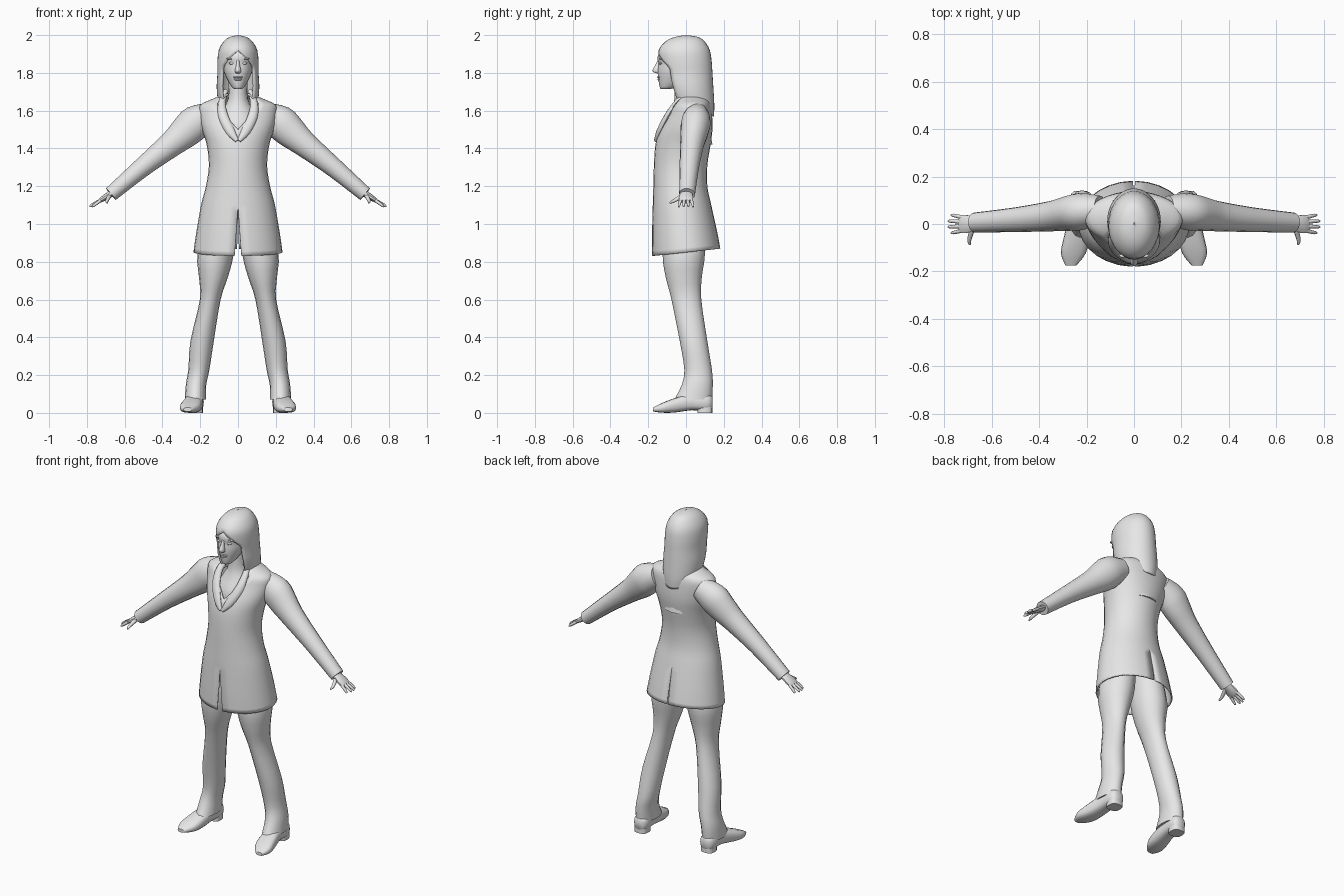
import bpy, bmesh, math
from mathutils import Vector

if "Cube" in bpy.data.objects:
    bpy.data.objects.remove(bpy.data.objects["Cube"])

grey = bpy.data.materials.new("plain grey")
grey.use_nodes = True
grey.diffuse_color = (.8, .8, .8, 1)
grey.node_tree.nodes["Principled BSDF"].inputs["Base Color"].default_value = grey.diffuse_color
parts = []
ALONG_X, ALONG_Y, ALONG_Z = Vector((1, 0, 0)), Vector((0, 1, 0)), Vector((0, 0, 1))


def smooth_rows(rows, steps):
    """Pass a smooth curve through rows of numbers."""
    result = []
    last = len(rows) - 1
    for i in range(last):
        before, start, end, after = rows[max(i - 1, 0)], rows[i], rows[i + 1], rows[min(i + 2, last)]
        for s in range(steps):
            t = s / steps
            result.append([
                b + t * (c - a) / 2 + t * t * (a - 2.5 * b + 2 * c - d / 2)
                + t ** 3 * (3 * (b - c) + d - a) / 2
                for a, b, c, d in zip(before, start, end, after)])
    return result + [list(rows[last])]


def add_part(name, rings, closed, mirror):
    """Skin a list of rings, optionally capped and mirrored."""
    bm = bmesh.new()
    loops = [[bm.verts.new(point) for point in ring] for ring in rings]
    count = len(loops[0])
    for low, high in zip(loops, loops[1:]):
        for j in range(count if closed else count - 1):
            k = (j + 1) % count
            bm.faces.new((low[j], low[k], high[k], high[j]))
    if closed:
        bm.faces.new(loops[0][::-1])
        bm.faces.new(loops[-1])
        bmesh.ops.recalc_face_normals(bm, faces=bm.faces)
    mesh = bpy.data.meshes.new(name)
    bm.to_mesh(mesh)
    bm.free()
    mesh.materials.append(grey)
    obj = bpy.data.objects.new(name, mesh)
    bpy.context.collection.objects.link(obj)
    if mirror:
        obj.modifiers.new("mirror", "MIRROR").merge_threshold = .0005
    parts.append(obj)
    return obj


def loft(name, rows, axis=None, ref=ALONG_Y, sides=16, power=2, steps=3, mirror=True):
    """Rows hold a centre and two radii; rings follow the path or a fixed axis."""
    rows = smooth_rows(rows, steps)
    centres = [Vector(row[:3]) for row in rows]
    rings = []
    for i, (centre, row) in enumerate(zip(centres, rows)):
        forward = axis or (centres[min(i + 1, len(rows) - 1)] - centres[max(i - 1, 0)]).normalized()
        across = ref.cross(forward).normalized()
        deep = forward.cross(across)
        ring = []
        for j in range(sides):
            angle = math.tau * j / sides
            c, s = math.cos(angle), math.sin(angle)
            ring.append(centre + across * row[3] * math.copysign(abs(c) ** (2 / power), c)
                        + deep * row[4] * math.copysign(abs(s) ** (2 / power), s))
        rings.append(ring)
    return add_part(name, rings, True, mirror)


def bead(name, centre, radii, mirror=True):
    """A small ellipsoid, wide along x."""
    x, y, z = centre
    rows = []
    for k in range(-4, 5):
        angle = k * math.pi / 8.5
        size = math.cos(angle)
        rows.append((x + radii[0] * math.sin(angle), y, z, radii[2] * size, radii[1] * size))
    return loft(name, rows, axis=ALONG_X, sides=10, steps=1, mirror=mirror)


def shell(name, rows, thickness, opening, vent, tilt, segments=14):
    """Open garment. Rows hold height, half width, front y and back y.

    opening, vent and tilt give the front gap, back gap and front lift by height.
    """
    rings = []
    for z, width, front, back in smooth_rows(rows, 3):
        start, end = opening(z), math.pi - vent(z)
        ring = []
        for j in range(segments + 1):
            angle = start + (end - start) * j / segments
            c = math.cos(angle)
            x = max(width, .001) * math.sin(angle)
            ring.append((x, (front + back - (back - front) * c) / 2, z + tilt(z) * (1 + c) / 2))
        rings.append(ring)
    obj = add_part(name, rings, False, True)
    solid = obj.modifiers.new("thickness", "SOLIDIFY")
    solid.thickness = thickness
    solid.offset = -1


# Coat with a front slit, a back vent, a lower front hem and an open neckline
shell("coat", [
    (.87, .236, -.18, .182), (.96, .222, -.18, .165), (1.1, .196, -.176, .134),
    (1.2, .17, -.173, .113), (1.31, .154, -.17, .113), (1.42, .166, -.162, .13),
    (1.5, .19, -.14, .14), (1.58, .205, -.1, .138), (1.63, .2, -.08, .132),
    (1.66, .14, -.06, .12), (1.69, .07, -.05, .085)],
    thickness=.008,
    opening=lambda z: max(0, .35 * (1.1 - z), 4.5 * (z - 1.5)),
    vent=lambda z: max(0, .1 * (1.1 - z)),
    tilt=lambda z: min(0, .17 * (z - 1.1)))

# Rolled lapels
loft("lapels", [
    (.005, -.16, 1.44, .01, .01), (.04, -.142, 1.49, .024, .014), (.078, -.1, 1.57, .026, .016),
    (.085, -.05, 1.64, .02, .016), (.065, .02, 1.7, .014, .018)], sides=10)

# Sleeves
loft("sleeves", [
    (.14, .06, 1.58, .065, .06), (.22, .053, 1.54, .09, .078), (.275, .045, 1.49, .086, .074),
    (.35, .033, 1.425, .069, .064), (.5, .018, 1.305, .052, .052), (.673, .006, 1.158, .04, .042)])

# Hands: palm, four fingers and a thumb
loft("palms", [
    (.65, .004, 1.175, .02, .026), (.71, 0, 1.137, .015, .04), (.735, 0, 1.12, .009, .036)],
    sides=10)
for i, finger in enumerate(("index", "middle", "ring", "little")):
    spread = .018 * (i - 1.5)
    tip = .79 - .7 * abs(spread)
    loft(finger + "_fingers", [
        (.72, spread, 1.13, .009, .009), (tip - .01, 1.35 * spread, 1.1, .008, .007),
        (tip, 1.4 * spread, 1.09, .003, .003)], sides=8, steps=2)
loft("thumbs", [
    (.68, -.015, 1.15, .013, .012), (.694, -.065, 1.122, .009, .009),
    (.692, -.087, 1.112, .004, .004)], ref=ALONG_X, sides=8)

# Trousers
loft("trousers", [
    (.226, .038, .07, .056, .1), (.222, .06, .15, .054, .082), (.207, .064, .23, .056, .073),
    (.19, .04, .38, .062, .073), (.147, .002, .6, .055, .079), (.13, -.012, .72, .077, .096),
    (.119, -.012, .84, .096, .112), (.09, -.01, 1.02, .08, .1)], axis=ALONG_Z)

# Shoes with separate heels
loft("shoes", [
    (.225, .14, .055, .03, .025), (.226, .115, .056, .044, .044), (.23, .03, .058, .044, .046),
    (.243, -.06, .04, .038, .054), (.256, -.125, .027, .026, .052), (.266, -.176, .018, .01, .022)],
    axis=-ALONG_Y, ref=ALONG_X, power=2.8)
loft("heels", [(.226, .1, 0, .04, .04), (.226, .1, .03, .04, .04)],
     axis=ALONG_Z, power=3, steps=1)

# Neck and chest inside the neckline
loft("neck", [
    (0, .01, 1.42, .12, .13), (0, 0, 1.52, .125, .118), (0, 0, 1.6, .085, .08),
    (0, 0, 1.66, .054, .062), (0, 0, 1.75, .05, .06)], axis=ALONG_Z, mirror=False)

# Head
loft("head", [
    (0, -.108, 1.715, .018, .024), (0, -.09, 1.728, .036, .05), (0, -.05, 1.8, .073, .1),
    (0, -.032, 1.85, .082, .115), (0, -.02, 1.9, .09, .125), (0, 0, 1.98, .045, .065)],
    axis=ALONG_Z, sides=24, mirror=False)

# Nose, lips, eyes and brows
loft("nose", [
    (0, -.14, 1.797, .012, .014), (0, -.155, 1.81, .017, .024), (0, -.147, 1.845, .009, .015),
    (0, -.14, 1.872, .008, .008)], axis=ALONG_Z, sides=10, mirror=False)
bead("upper_lip", (0, -.142, 1.777), (.026, .012, .006), mirror=False)
bead("lower_lip", (0, -.14, 1.765), (.022, .011, .006), mirror=False)
bead("eyes", (.033, -.134, 1.851), (.016, .009, .007))
bead("brows", (.038, -.134, 1.875), (.025, .009, .005))

# Long hair open around the face, hanging lower at the back
shell("hair", [
    (1.57, .09, -.08, .148), (1.63, .107, -.1, .15), (1.72, .113, -.12, .145),
    (1.8, .109, -.135, .14), (1.86, .109, -.145, .136), (1.92, .102, -.145, .126),
    (1.965, .077, -.11, .1), (1.99, .045, -.06, .065), (2, 0, 0, 0)],
    thickness=.012,
    opening=lambda z: min(.9, max(0, 10 * (1.92 - z))),
    vent=lambda z: 0,
    tilt=lambda z: max(0, .45 * (1.75 - z)))

# Smooth shading with crisp hems
bpy.ops.object.select_all(action="DESELECT")
for part in parts:
    part.select_set(True)
bpy.context.view_layer.objects.active = parts[0]
bpy.ops.object.shade_smooth_by_angle(angle=math.radians(50))
